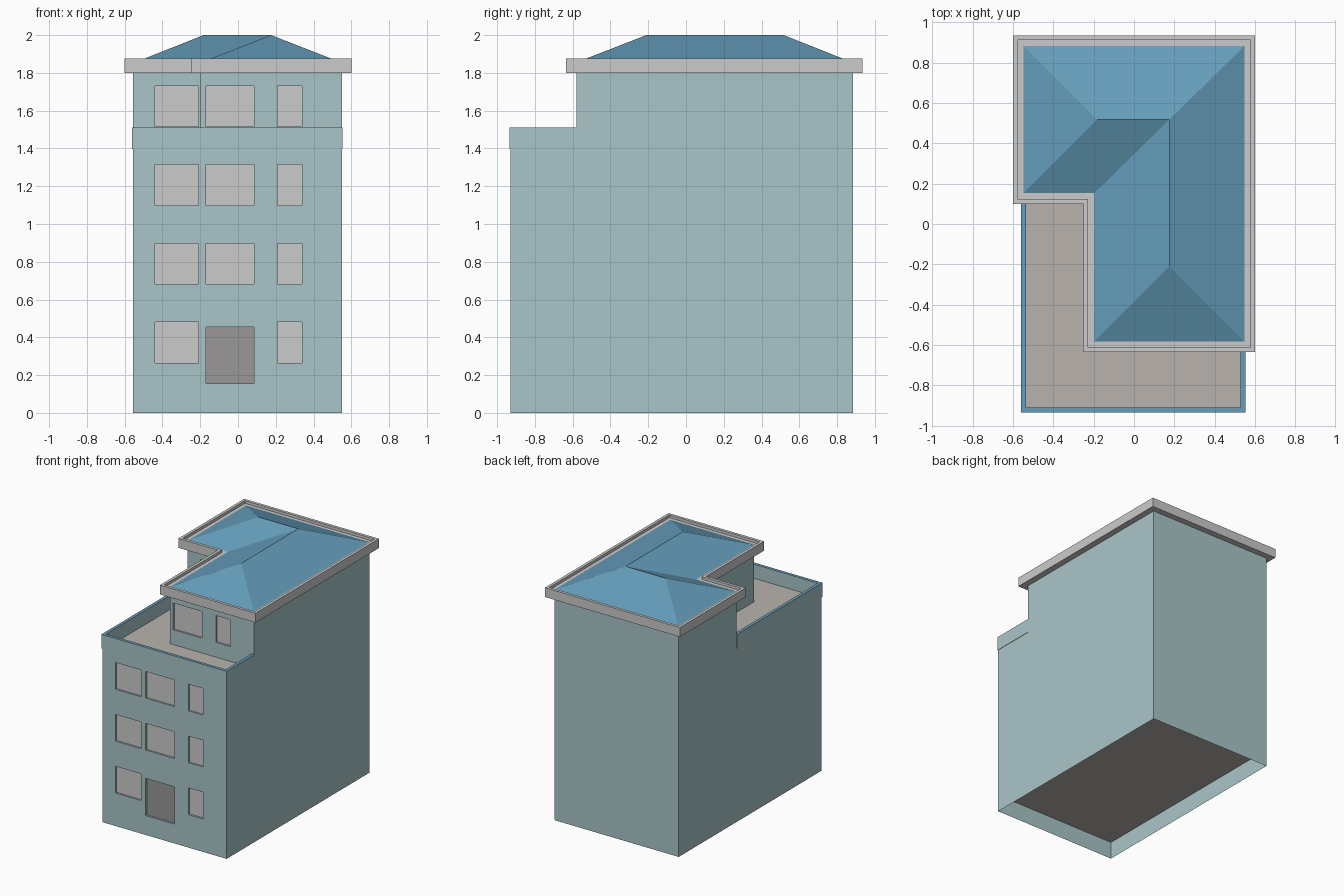
import bpy

if "Cube" in bpy.data.objects:
    bpy.data.objects.remove(bpy.data.objects["Cube"])

X0, X1, Y0, Y1 = -0.555, 0.55, -0.93, 0.885   # outer wall lines
XI, YR, YL = -0.2, -0.58, 0.15                # set-back upper storey
ZT, ZE, ZTOP = 1.397, 1.80, 1.875             # terrace, eaves, rim top
RECESS = 0.015


def mat(name, rgb):
    m = bpy.data.materials.new(name)
    m.diffuse_color = (*rgb, 1)
    m.use_nodes = True
    m.node_tree.nodes["Principled BSDF"].inputs["Base Color"].default_value = m.diffuse_color
    return m


WALL = mat("wall_teal", (0.40, 0.56, 0.58))
ROOF = mat("roof_blue", (0.13, 0.34, 0.50))
FLOOR = mat("terrace_beige", (0.48, 0.45, 0.42))
DOOR = mat("door_grey", (0.32, 0.31, 0.31))


def make(name, polys, *mats):
    """Build a flat-shaded object from a list of polygons given as 3D points."""
    verts, index, faces = [], {}, []
    for poly in polys:
        face = []
        for p in poly:
            key = tuple(round(c, 5) for c in p)
            if key not in index:
                index[key] = len(verts)
                verts.append(key)
            face.append(index[key])
        faces.append(face)
    me = bpy.data.meshes.new(name)
    me.from_pydata(verts, [], faces)
    for m in mats:
        me.materials.append(m)
    me.update()
    ob = bpy.data.objects.new(name, me)
    bpy.context.collection.objects.link(ob)
    return ob


def rect(x0, x1, z0, z1, y):
    return [(x0, y, z0), (x1, y, z0), (x1, y, z1), (x0, y, z1)]


def at(points, z):
    return [(x, y, z) for x, y in points]


def band(a, b):
    """Quads joining two closed loops."""
    n = len(a)
    return [[a[i], a[(i + 1) % n], b[(i + 1) % n], b[i]] for i in range(n)]


def facade(x0, x1, z0, z1, y, holes):
    """Front-facing wall with recessed openings."""
    xs = sorted({x0, x1, *(h[0] for h in holes), *(h[1] for h in holes)})
    zs = sorted({z0, z1, *(h[2] for h in holes), *(h[3] for h in holes)})
    polys = []
    for a, b in zip(xs, xs[1:]):
        for c, d in zip(zs, zs[1:]):
            cx, cz = (a + b) / 2, (c + d) / 2
            if not any(h[0] < cx < h[1] and h[2] < cz < h[3] for h in holes):
                polys.append(rect(a, b, c, d, y))
    for h in holes:
        polys += band(rect(*h, y), rect(*h, y + RECESS))
    return polys


# Openings: three columns repeated on each storey, door at the bottom centre
cols = [(-0.44, -0.21), (-0.17, 0.085), (0.21, 0.34)]
rows = [(0.265 + 0.417 * i, 0.48 + 0.417 * i) for i in range(4)]
door = (*cols[1], 0.155, 0.455)
low = [(*c, *r) for r in rows[:3] for c in cols if (c, r) != (cols[1], rows[0])]
up_left = [(*cols[0], *rows[3])]
up_right = [(*c, *rows[3]) for c in cols[1:]]


def side(x, y_step):
    return [(x, Y0, 0), (x, Y1, 0), (x, Y1, ZE),
            (x, y_step, ZE), (x, y_step, ZT), (x, Y0, ZT)]


# Walls, open underneath
walls = facade(X0, X1, 0, ZT, Y0, low + [door])
walls += facade(XI, X1, ZT, ZE, YR, up_right)
walls += facade(X0, XI, ZT, ZE, YL, up_left)
walls += [side(X1, YR), side(X0, YL)[::-1], rect(X0, X1, 0, ZE, Y1)[::-1],
          [(XI, YL, ZT), (XI, YR, ZT), (XI, YR, ZE), (XI, YL, ZE)]]
make("walls", walls, WALL)

# Window panes and door
panes = [rect(*h, y + RECESS) for hs, y in ((low, Y0), (up_right, YR), (up_left, YL)) for h in hs]
make("windows", panes)
make("door", [rect(*door, Y0 + RECESS)], DOOR)

# Raised ground floor seen from below
make("ground_floor", [at([(X0, Y0), (X0, Y1), (X1, Y1), (X1, Y0)], 0.14)], FLOOR)

# Terrace floor
make("terrace", [at([(X0, Y0), (X1, Y0), (X1, YR), (XI, YR), (XI, YL), (X0, YL)], ZT)], FLOOR)

# Parapet: a U-shaped wall with a blue top
px0, px1, py, t = -0.56, 0.553, -0.935, 0.025
u = [(px0, py), (px1, py), (px1, YR), (px1 - t, YR), (px1 - t, py + t),
     (px0 + t, py + t), (px0 + t, YL), (px0, YL)]
bottom, top = at(u, ZT), at(u, 1.51)
parapet = make("parapet", [bottom[::-1], top] + band(bottom, top), WALL, ROOF)
parapet.data.polygons[1].material_index = 1


def ell(o):
    """L-shaped roof outline, inset by o."""
    a, b, c, d, e, f = -0.6 + o, -0.25 + o, 0.6 - o, -0.635 + o, 0.1 + o, 0.935 - o
    return [(a, e), (b, e), (b, d), (c, d), (c, f), (a, f)]


# Eaves: raised rim, gutter floor and soffit
zg = 1.853
loops = [at(ell(0.07), ZE), at(ell(0), ZE), at(ell(0), ZTOP),
         at(ell(0.023), ZTOP), at(ell(0.023), zg), at(ell(0.07), zg)]
eaves = []
for a, b in zip(loops, loops[1:] + loops[:1]):
    eaves += band(a, b)
make("eaves", eaves)

# Hipped L-shaped roof
b = at(ell(0.053), 1.855)
r0, r1, r2 = (-0.1825, 0.5175, 2), (0.175, 0.5175, 2), (0.175, -0.21, 2)
make("roof", [[b[5], b[0], r0], [b[0], b[1], r1, r0], [b[1], b[2], r2, r1],
              [b[2], b[3], r2], [b[3], b[4], r1, r2], [b[4], b[5], r0, r1]], ROOF)
